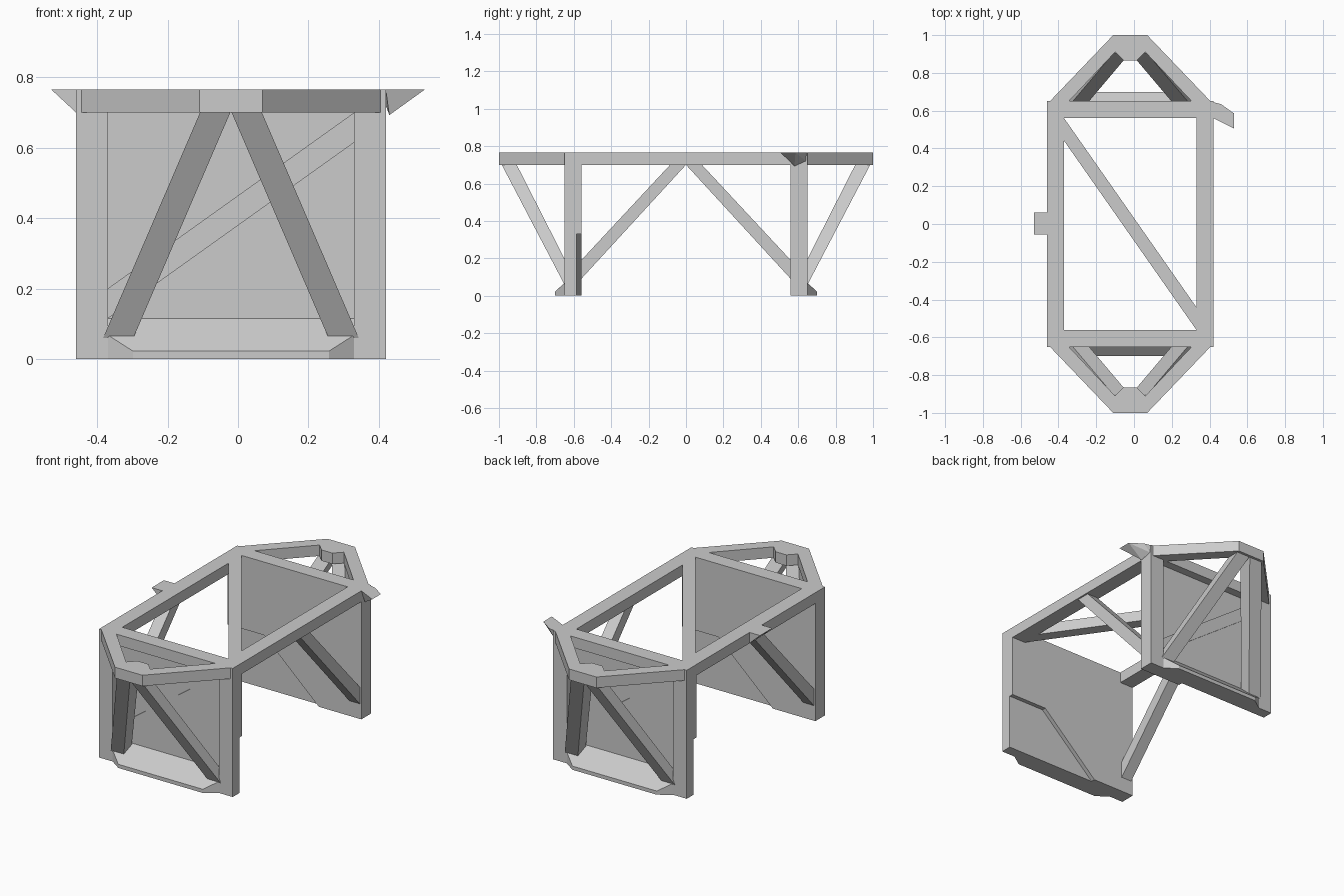
import bpy, bmesh, math
from mathutils import Matrix, Vector

cube = bpy.data.objects.get("Cube")
if cube:
    bpy.data.objects.remove(cube, do_unlink=True)

grey = bpy.data.materials.new("plain grey")
grey.use_nodes = True
colour = (0.6, 0.6, 0.6, 1)
grey.diffuse_color = colour
grey.node_tree.nodes["Principled BSDF"].inputs["Base Color"].default_value = colour

# The frame is slightly off centre in x; its parts repeat by a half turn
CENTRE = Matrix.Translation((-0.02, 0, 0))
HALF_TURN = Matrix.Rotation(math.pi, 4, "Z")
W, IN = 0.44, 0.35             # outer and inner half widths
OUT_Y, IN_Y = 0.65, 0.56       # outer and inner faces of the end frames
NOTCH_Y, PANEL_Y = 0.585, 0.60
LOW, TOP = 0.70, 0.765         # underside and top of the upper frame


def finish(name, bm, place):
    bmesh.ops.recalc_face_normals(bm, faces=bm.faces)
    mesh = bpy.data.meshes.new(name)
    bm.to_mesh(mesh)
    bm.free()
    mesh.materials.append(grey)
    mesh.transform(place)
    obj = bpy.data.objects.new(name, mesh)
    bpy.context.collection.objects.link(obj)
    return obj


def prism(name, pts, axis, lo, hi, place, lean=None):
    """Extrude a flat outline along an axis; lean shifts x by height."""
    bm = bmesh.new()
    rings = []
    for d in (lo, hi):
        ring = []
        for p in pts:
            co = list(p)
            co.insert("xyz".index(axis), d)
            if lean:
                co[0] += lean(co[2])
            ring.append(bm.verts.new(co))
        rings.append(ring)
    a, b = rings
    bm.faces.new(a)
    bm.faces.new(b[::-1])
    for i in range(len(a)):
        j = (i + 1) % len(a)
        bm.faces.new((a[i], b[i], b[j], a[j]))
    return finish(name, bm, place)


def hull(name, pts, place):
    bm = bmesh.new()
    for p in pts:
        bm.verts.new(p)
    bmesh.ops.convex_hull(bm, input=bm.verts[:])
    bmesh.ops.dissolve_limit(bm, angle_limit=0.02, verts=bm.verts[:], edges=bm.edges[:])
    return finish(name, bm, place)


def rect(x0, y0, x1, y1):
    return [(x0, y0), (x1, y0), (x1, y1), (x0, y1)]


for end, turn in (("front", Matrix.Identity(4)), ("back", HALF_TURN)):
    place = CENTRE @ turn

    # Upper frame beams
    prism(end + "_end_beam", rect(-W, -OUT_Y, W, -IN_Y), "z", LOW, TOP, place)
    prism(end + "_side_beam", rect(-W, -IN_Y, -IN, IN_Y), "z", LOW, TOP, place)

    # Corner columns and the recessed end panel
    for side, x in (("right", -W), ("left", IN)):
        prism(f"{end}_{side}_column", rect(x, -OUT_Y, x + W - IN, -NOTCH_Y),
              "z", 0, LOW, place)
    prism(end + "_panel", rect(-IN, 0, IN, LOW), "y", -PANEL_Y, -NOTCH_Y, place)

    # Inner skin with a cut-away lower corner
    skin = [(W, LOW), (-W, LOW), (-W, 0), (-0.16, 0), (0.20, 0.33), (W, 0.33)]
    prism(end + "_inner_skin", skin, "y", -NOTCH_Y, -IN_Y, place)

    # Shallow diagonal strip on the panel
    strip = [(-IN, 0.115), (IN, 0.615), (IN, LOW), (-IN, 0.2)]
    prism(end + "_panel_strip", strip, "y", -PANEL_Y - 0.006, -PANEL_Y, place)

    # Sloped sill at the foot of the panel
    sill = []
    for s in (-1, 1):
        sill += [(s * IN, -PANEL_Y, 0), (s * IN, -PANEL_Y, 0.115),
                 (s * IN, -OUT_Y, 0), (s * IN, -OUT_Y, 0.068),
                 (s * 0.278, -0.70, 0), (s * 0.278, -0.70, 0.022)]
    hull(end + "_sill", sill, place)

    # Tapered nose frame
    half = [(0.425, -OUT_Y), (0.09, -1), (-0.09, -1), (-0.425, -OUT_Y)]
    inner = [(-0.325, -OUT_Y), (-0.08, -0.91), (-0.035, -0.865),
             (0.035, -0.865), (0.08, -0.91), (0.325, -OUT_Y)]
    prism(end + "_nose_frame", half + inner, "z", LOW, TOP, place)

    # Splayed legs under the nose
    leg = [(-0.985, LOW), (-0.905, LOW), (-PANEL_Y, 0.10), (-PANEL_Y, 0.06), (-OUT_Y, 0.06)]
    for side, s in (("right", -1), ("left", 1)):
        prism(f"{end}_{side}_leg", leg, "x", -0.043, 0.043, place,
              lambda z, s=s: s * (0.045 + (LOW - z) * 0.43))

    # Sloping brace under the side beam
    brace = [(0, LOW), (-0.085, LOW), (-IN_Y, 0.19), (-IN_Y, 0.09)]
    prism(end + "_side_brace", brace, "x", -0.43, -0.36, place)

# Diagonal tie across the upper frame
tie = [(-IN, IN_Y), (-IN, 0.44), (IN, -IN_Y), (IN, -0.44)]
prism("diagonal_tie", tie, "z", LOW, TOP, CENTRE)

# Wedge tabs on the sides
prism("right_tab", [(-0.53, TOP), (-0.46, TOP), (-0.46, LOW)], "y", -0.055, 0.06,
      Matrix.Identity(4))
hull("left_tab", [(0.42, 0.56, TOP), (0.53, 0.505, TOP), (0.53, 0.585, TOP),
                  (0.46, 0.635, TOP), (0.42, 0.645, TOP),
                  (0.43, 0.58, 0.693), (0.42, 0.64, 0.72)], Matrix.Identity(4))
